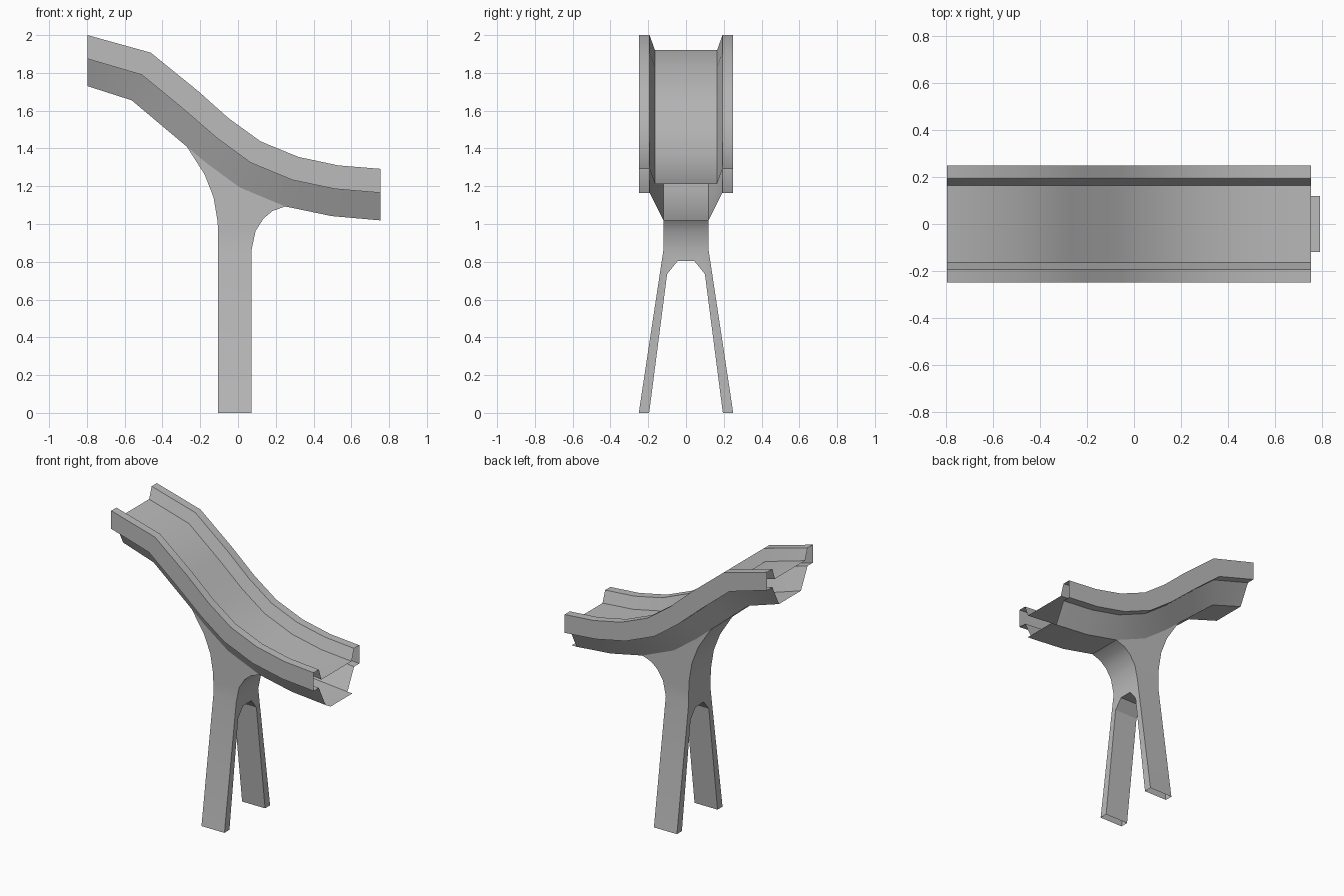
import bpy, bmesh, math

cube = bpy.data.objects.get("Cube")
if cube:
    bpy.data.objects.remove(cube, do_unlink=True)

GREY = (0.5, 0.5, 0.5, 1)
grey = bpy.data.materials.new("plain grey")
grey.use_nodes = True
grey.diffuse_color = GREY
grey.node_tree.nodes["Principled BSDF"].inputs["Base Color"].default_value = GREY


def finish(bm, name, normals=True):
    """Turn a bmesh into a smooth-shaded object with crisp corners."""
    bmesh.ops.remove_doubles(bm, verts=bm.verts, dist=0.002)
    if normals:
        bmesh.ops.recalc_face_normals(bm, faces=bm.faces)
    mesh = bpy.data.meshes.new(name)
    bm.to_mesh(mesh)
    bm.free()
    mesh.materials.append(grey)
    obj = bpy.data.objects.new(name, mesh)
    bpy.context.collection.objects.link(obj)
    bpy.ops.object.select_all(action='DESELECT')
    obj.select_set(True)
    bpy.context.view_layer.objects.active = obj
    bpy.ops.object.shade_smooth_by_angle(angle=math.radians(30))
    return obj


def strip(bm, row_a, row_b, closed=False):
    """Quads between two rows of points."""
    a = [bm.verts.new(p) for p in row_a]
    b = [bm.verts.new(p) for p in row_b]
    n = len(a)
    for i in range(n if closed else n - 1):
        j = (i + 1) % n
        bm.faces.new((a[i], a[j], b[j], b[i]))


# Track: a hollow channel section swept along a top and a bottom path (x, z)
top = [(-.797, 2), (-.462, 1.907), (-.214, 1.706), (-.05, 1.56),
       (.12, 1.437), (.32, 1.355), (.532, 1.31), (.755, 1.292)]
bottom = [(-.797, 1.73), (-.563, 1.655), (-.4, 1.518), (-.17, 1.325),
          (.008, 1.194), (.25, 1.093), (.495, 1.042), (.755, 1.019)]
# Half section: (y, depth from the top path to the bottom path)
half = [(.165, .29), (.193, 0), (.25, 0), (.25, .465), (.193, .465), (.12, 1)]
section = half + [(-y, d) for y, d in reversed(half)]

rings = [[(t[0] + (b[0] - t[0]) * d, y, t[1] + (b[1] - t[1]) * d) for y, d in section]
         for t, b in zip(top, bottom)]
bm = bmesh.new()
for a, b in zip(rings, rings[1:]):
    strip(bm, a, b, closed=True)
finish(bm, "track_channel")

# Thin tongue past the low end
bm = bmesh.new()
strip(bm, [(.755, -.12, 1.019), (.755, .12, 1.019)],
      [(.793, -.12, 1.018), (.793, .12, 1.018)])
for f in bm.faces:
    if f.normal.z < 0:
        f.normal_flip()
finish(bm, "track_tongue", normals=False)

# Support: flared head, open where it meets the track
W, SPLIT, X0, X1 = .12, .86, -.105, .071
left = [(-.272, 1.411), (-.177, 1.263), (-.129, 1.14), (-.108, 1.013), (X0, .944), (X0, SPLIT)]
right = [(X1, SPLIT), (.093, .963), (.135, 1.029), (.183, 1.069), (.25, 1.093)]
outline = left + right
under = [(.008, 1.194), (-.17, 1.325)]
bm = bmesh.new()
for side in (left, right):
    strip(bm, [(x, -W, z) for x, z in side], [(x, W, z) for x, z in side])
for y in (-W, W):
    bm.faces.new([bm.verts.new((x, y, z)) for x, z in outline + under])

# Support: two splayed legs with an arch between them, open at the feet
arch = [(.195, 0), (.1, .735), (.045, .803)]
arch += [(-y, z) for y, z in reversed(arch)]
legs = [(W, SPLIT), (.25, 0)] + arch + [(-.25, 0), (-W, SPLIT)]
for x in (X0, X1):
    bm.faces.new([bm.verts.new((x, y, z)) for y, z in legs])
for run in (legs[:2], arch, legs[-2:]):
    strip(bm, [(X0, y, z) for y, z in run], [(X1, y, z) for y, z in run])
finish(bm, "support_pillar")
